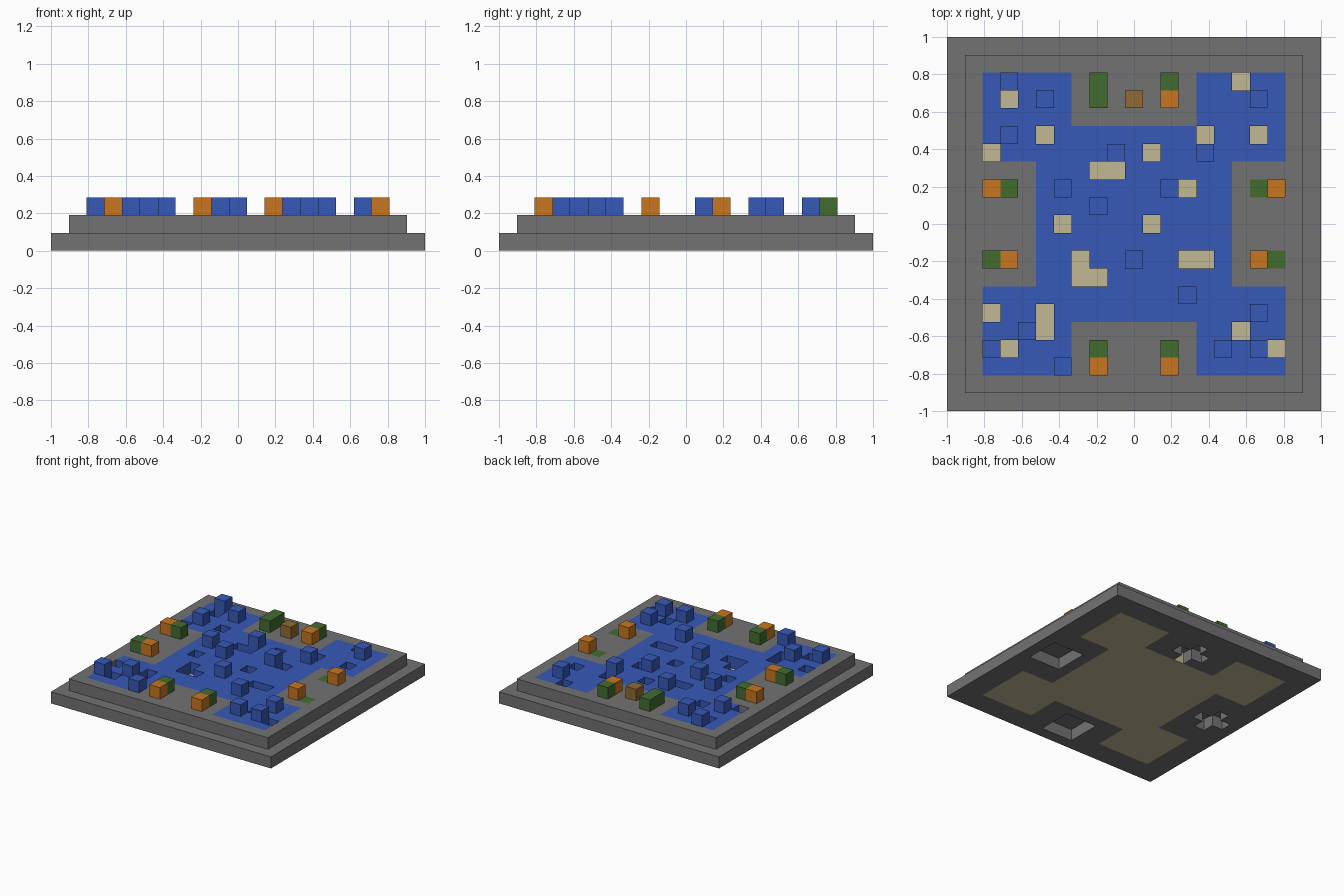
import bpy
import bmesh
from mathutils import Vector

N = 21            # blocks per side
S = 2 / N         # block size

cube = bpy.data.objects.get("Cube")
if cube:
    bpy.data.objects.remove(cube, do_unlink=True)


def material(name, color):
    mat = bpy.data.materials.new(name)
    mat.use_nodes = True
    mat.diffuse_color = (*color, 1)
    bsdf = mat.node_tree.nodes["Principled BSDF"]
    bsdf.inputs["Base Color"].default_value = (*color, 1)
    bsdf.inputs["Roughness"].default_value = 0.9
    return mat


stone = material("stone grey", (0.175, 0.168, 0.175))
blue = material("water blue", (0.038, 0.1, 0.48))
sand = material("sand tan", (0.54, 0.48, 0.3))
orange = material("orange", (0.58, 0.18, 0.014))
green = material("leaf green", (0.055, 0.15, 0.03))
brown = material("wood brown", (0.28, 0.145, 0.032))

# Each part is a set of unit blocks, stored as block position -> part name
blocks = {}
colors = {"stone_base": stone, "sand_bed": sand, "stone_terrace": stone,
          "water": blue, "grass_patches": green, "blue_blocks": blue,
          "orange_blocks": orange, "green_blocks": green, "brown_block": brown}


def is_water(x, y):
    """Square pool with a stone island cut into the middle of each side."""
    a, b = abs(x - 10), abs(y - 10)
    return max(a, b) <= 8 and not (max(a, b) >= 6 and min(a, b) <= 3)


def place(part, cells, z):
    for x, y in cells:
        blocks[x, y, z] = part


# Base and terrace layers
for x in range(N):
    for y in range(N):
        wet = is_water(x, y)
        blocks[x, y, 0] = "sand_bed" if wet else "stone_base"
        if 0 < x < N - 1 and 0 < y < N - 1:
            blocks[x, y, 1] = "water" if wet else "stone_terrace"

# Hollows in the underside: two square, two cross-shaped
for cx, cy, cross in [(18, 10, False), (10, 2, False), (10, 17, True), (2, 10, True)]:
    for i in (-1, 0, 1):
        for j in (-1, 0, 1):
            if not (cross and i and j):
                blocks.pop((cx + i, cy + j, 0), None)

# Pits through the water that show the sand
pits = [(3, 17), (16, 18), (17, 15), (14, 15), (5, 15), (2, 14), (11, 14),
        (8, 13), (9, 13), (13, 12), (6, 10), (11, 10), (7, 8), (7, 7), (8, 7),
        (13, 8), (14, 8), (2, 5), (5, 5), (5, 4), (16, 4), (3, 3), (18, 3)]
for x, y in pits:
    del blocks[x, y, 1]

# Ground patches and raised blocks
place("grass_patches", [(17, 12), (18, 8)], 1)
place("blue_blocks", [(3, 18), (5, 17), (3, 15), (17, 17), (9, 14), (14, 14),
                      (6, 12), (12, 12), (8, 11), (10, 8), (13, 6), (17, 5),
                      (4, 4), (2, 3), (15, 3), (17, 3), (6, 2)], 2)
place("orange_blocks", [(2, 12), (3, 8), (18, 12), (17, 8), (8, 2), (12, 2), (12, 17)], 2)
place("green_blocks", [(3, 12), (2, 8), (8, 3), (12, 3), (12, 18), (8, 17), (8, 18)], 2)
place("brown_block", [(10, 17)], 2)


def build(part):
    """Make a mesh from the exposed sides of a part's blocks."""
    bm = bmesh.new()
    for cell, owner in blocks.items():
        if owner != part:
            continue
        center = Vector((cell[0] - 10, cell[1] - 10, cell[2] + 0.5))
        for axis in range(3):
            for sign in (-1, 1):
                n = Vector((0, 0, 0))
                n[axis] = sign
                if tuple(int(c + d) for c, d in zip(cell, n)) in blocks:
                    continue
                u = Vector((0, 0, 0))
                u[(axis + 1) % 3] = 1
                v = n.cross(u)
                corners = [(-1, -1), (1, -1), (1, 1), (-1, 1)]
                bm.faces.new([bm.verts.new((center + (n + u * i + v * j) / 2) * S)
                              for i, j in corners])
    bmesh.ops.remove_doubles(bm, verts=bm.verts, dist=S / 100)
    mesh = bpy.data.meshes.new(part)
    bm.to_mesh(mesh)
    bm.free()
    mesh.materials.append(colors[part])
    bpy.context.collection.objects.link(bpy.data.objects.new(part, mesh))


for part in colors:
    build(part)
